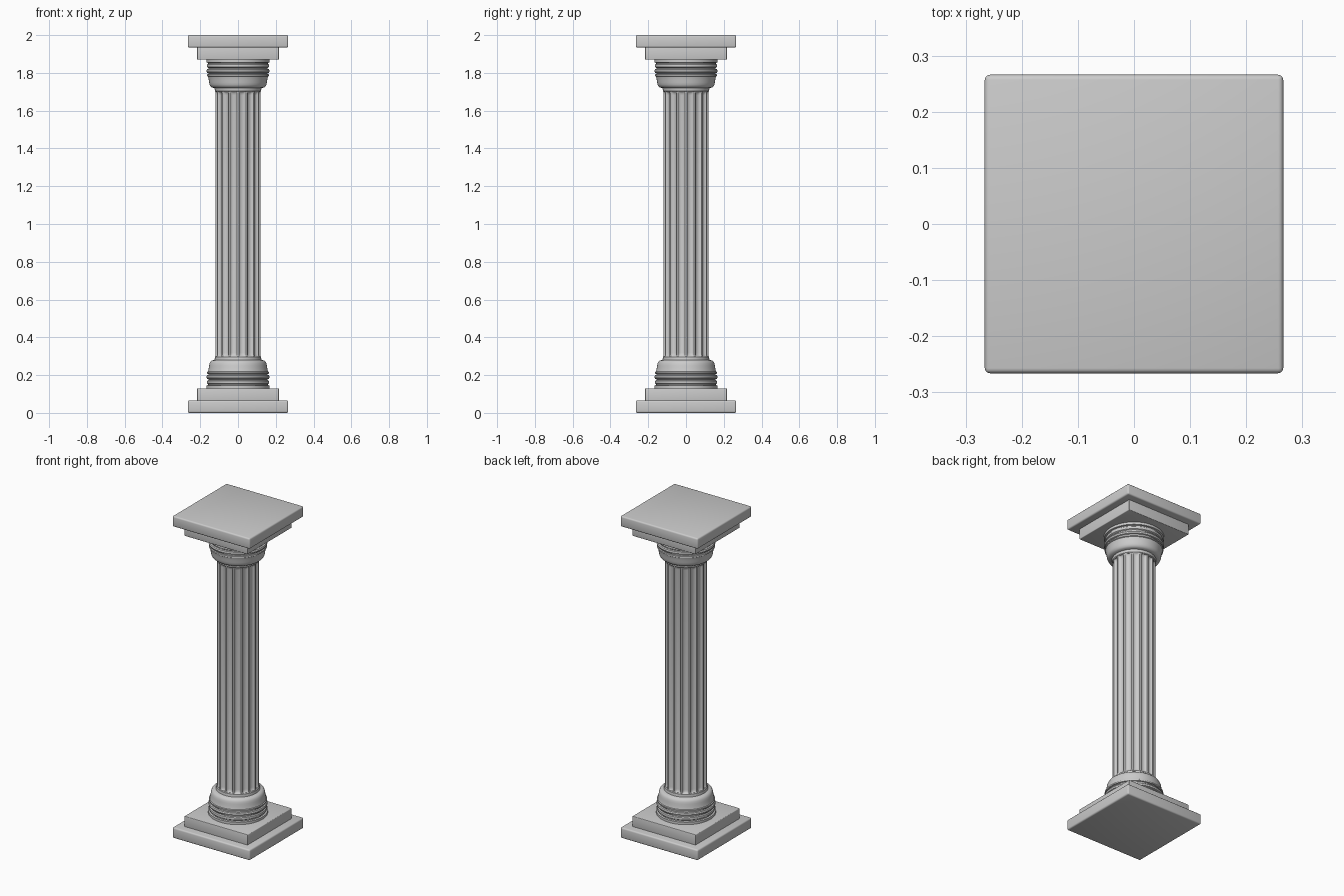
import bpy, bmesh, math

if "Cube" in bpy.data.objects:
    bpy.data.objects.remove(bpy.data.objects["Cube"])

FLUTES = 16
HEIGHT = 2.0


def finish(name, bm, angle=35):
    bmesh.ops.recalc_face_normals(bm, faces=bm.faces)
    me = bpy.data.meshes.new(name)
    bm.to_mesh(me)
    bm.free()
    ob = bpy.data.objects.new(name, me)
    bpy.context.collection.objects.link(ob)
    bpy.ops.object.select_all(action='DESELECT')
    ob.select_set(True)
    bpy.context.view_layer.objects.active = ob
    bpy.ops.object.shade_smooth_by_angle(angle=math.radians(angle))
    return ob


def slab(name, half, z0, z1, bevel):
    bm = bmesh.new()
    bmesh.ops.create_cube(bm, size=1)
    for v in bm.verts:
        v.co.x *= 2 * half
        v.co.y *= 2 * half
        v.co.z = z0 if v.co.z < 0 else z1
    bmesh.ops.bevel(bm, geom=bm.edges[:], offset=bevel, segments=3,
                    profile=0.5, affect='EDGES')
    return finish(name, bm)


def stack_rings(name, rings, angle=35):
    # skin a list of vertex loops and cap both ends
    bm = bmesh.new()
    loops = [[bm.verts.new(p) for p in ring] for ring in rings]
    n = len(loops[0])
    for a, b in zip(loops, loops[1:]):
        for i in range(n):
            j = (i + 1) % n
            bm.faces.new((a[i], a[j], b[j], b[i]))
    bm.faces.new(loops[0])
    bm.faces.new(loops[-1])
    return finish(name, bm, angle)


def circle(r, z, n=64):
    return [(r * math.cos(2 * math.pi * i / n), r * math.sin(2 * math.pi * i / n), z)
            for i in range(n)]


def fluted(r, depth, z, per=10):
    # ridges sit on multiples of the flute angle, scallops between them
    pts = []
    for i in range(FLUTES * per):
        a = 2 * math.pi * i / (FLUTES * per)
        t = (i % per) / per
        u = min(abs(t - 0.5) / 0.4, 1.0)
        rr = r - depth * math.sqrt(1 - u * u)
        pts.append((rr * math.cos(a), rr * math.sin(a), z))
    return pts


# moulding profile (radius, height), from the plinth up to the shaft
MOULDING = [
    (0.168, 0.125), (0.168, 0.145), (0.158, 0.147), (0.158, 0.152),
    (0.163, 0.156), (0.165, 0.163), (0.163, 0.170), (0.157, 0.174),
    (0.157, 0.178), (0.164, 0.181), (0.167, 0.190), (0.164, 0.199),
    (0.157, 0.202), (0.157, 0.206), (0.163, 0.208), (0.164, 0.216),
    (0.159, 0.219), (0.157, 0.226), (0.155, 0.238), (0.153, 0.250),
    (0.151, 0.262), (0.146, 0.272), (0.138, 0.278), (0.124, 0.280),
    (0.122, 0.296), (0.118, 0.300),
]

# base and mirrored capital
for part, flip in (("base", False), ("capital", True)):
    def h(z):
        return HEIGHT - z if flip else z
    slab(part + "_outer_slab", 0.266, *sorted((h(0.0), h(0.066))), 0.009)
    slab(part + "_inner_slab", 0.217, *sorted((h(0.06), h(0.13))), 0.004)
    stack_rings(part + "_moulding", [circle(r, h(z)) for r, z in MOULDING])

# fluted shaft, scallops fading out at both ends
lower = [(0.0, 0.29), (0.0, 0.298), (0.006, 0.301), (0.010, 0.307), (0.013, 0.318)]
stations = lower + [(d, HEIGHT - z) for d, z in reversed(lower)]
stack_rings("fluted_shaft", [fluted(0.119, d, z) for d, z in stations], 40)
